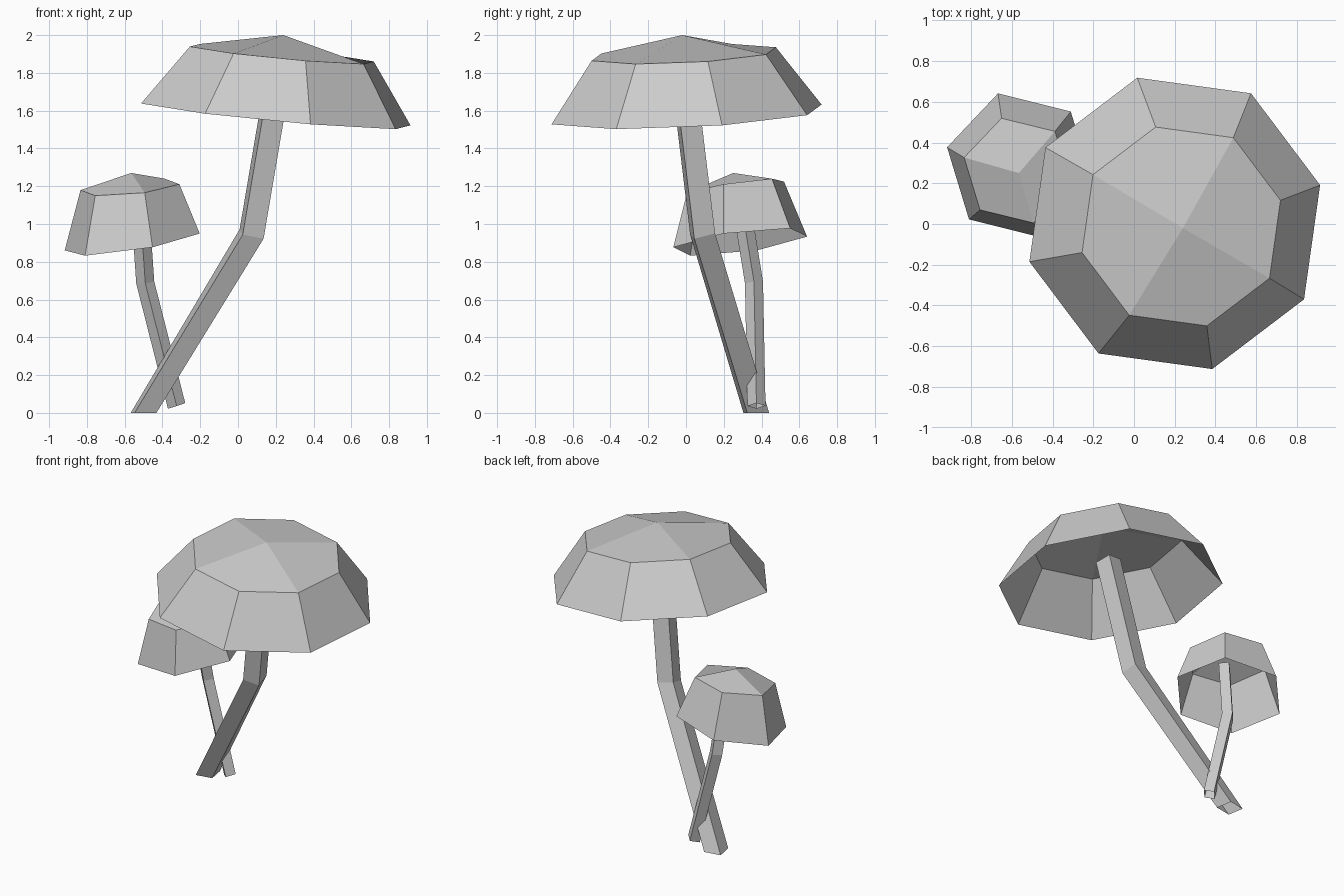
import bpy
import bmesh
from math import cos, sin, radians, tau
from mathutils import Vector

cube = bpy.data.objects.get("Cube")
if cube:
    bpy.data.objects.remove(cube, do_unlink=True)

# Single plain grey for everything
grey = bpy.data.materials.new("plain grey")
grey.use_nodes = True
COLOUR = (0.6, 0.6, 0.6, 1)
grey.diffuse_color = COLOUR
grey.node_tree.nodes["Principled BSDF"].inputs["Base Color"].default_value = COLOUR


def ring(bm, centre, radius, normal, sides, start):
    """Regular polygon of vertices around a tilted axis."""
    tilt = Vector((0, 0, 1)).rotation_difference(Vector(normal))
    verts = []
    for k in range(sides):
        a = radians(start) + tau * k / sides
        verts.append(bm.verts.new(Vector(centre) + tilt @ Vector((radius * cos(a), radius * sin(a), 0))))
    return verts


def bridge(bm, lower, upper):
    n = len(lower)
    for k in range(n):
        j = (k + 1) % n
        bm.faces.new((lower[k], lower[j], upper[j], upper[k]))


def finish(bm, name):
    mesh = bpy.data.meshes.new(name)
    bm.to_mesh(mesh)
    bm.free()
    mesh.materials.append(grey)
    obj = bpy.data.objects.new(name, mesh)
    bpy.context.collection.objects.link(obj)


def cap(name, rim, shoulder, apex, sides, start, first):
    """Hollow faceted cap: sloped wall plus a roof of quads meeting at the apex."""
    bm = bmesh.new()
    low = ring(bm, *rim, sides, start)
    top = ring(bm, *shoulder, sides, start)
    bridge(bm, low, top)
    tip = bm.verts.new(apex)
    for k in range(first, sides + first, 2):
        bm.faces.new((top[k % sides], top[(k + 1) % sides], top[(k + 2) % sides], tip))
    finish(bm, name)


def stem(name, sections, start):
    """Bent square tube through (centre, radius, normal) sections."""
    bm = bmesh.new()
    rings = [ring(bm, *s, 4, start) for s in sections]
    for lower, upper in zip(rings, rings[1:]):
        bridge(bm, lower, upper)
    finish(bm, name)


# Large mushroom
axis = (0.094, -0.049, 1)
cap("large_cap", ((0.2, 0.003, 1.58), 0.74, axis), ((0.232, -0.012, 1.9), 0.505, axis),
    (0.24, -0.02, 2.0), 8, 14.6, 1)
stem("large_stem", [
    ((-0.5, 0.372, 0), 0.083, (0, 0, 1)),
    ((0.072, 0.088, 0.947), 0.081, (0.24, -0.22, 1)),
    ((0.21, -0.01, 1.76), 0.081, (0.17, -0.12, 1)),
], 55)

# Small mushroom
cap("small_cap", ((-0.56, 0.287, 0.905), 0.371, (-0.156, -0.127, 1)),
    ((-0.572, 0.262, 1.195), 0.27, (-0.095, -0.143, 1)),
    (-0.565, 0.25, 1.27), 6, 46.5, 0)
stem("small_stem", [
    ((-0.325, 0.373, 0.037), 0.048, (-0.33, -0.02, 1)),
    ((-0.491, 0.36, 0.69), 0.048, (-0.12, -0.1, 1)),
    ((-0.52, 0.292, 1.11), 0.048, (-0.07, -0.165, 1)),
], 0)
